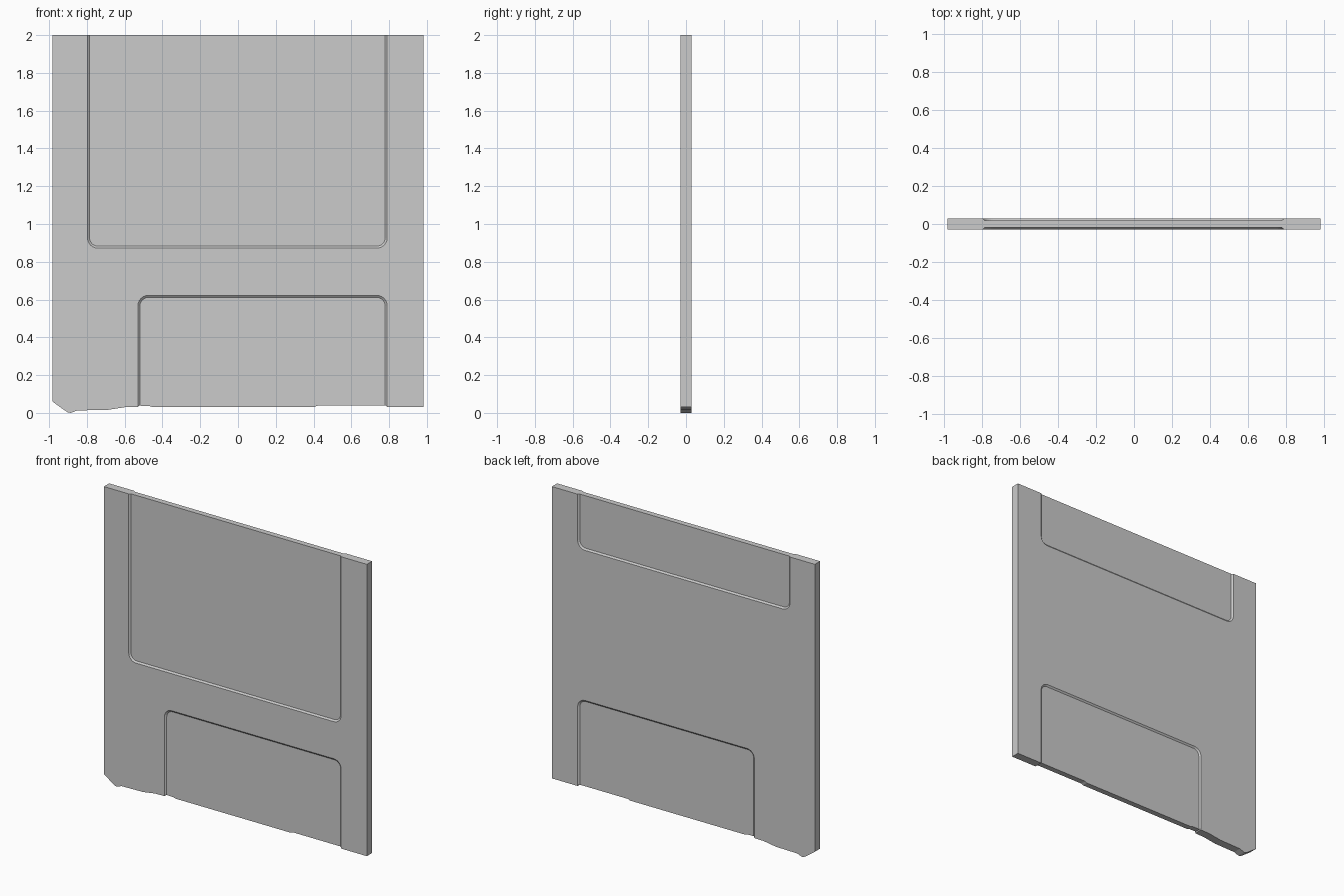
import bpy, bmesh, math

if "Cube" in bpy.data.objects:
    bpy.data.objects.remove(bpy.data.objects["Cube"])

HW, HY, DEPTH, SLOPE = 0.982, 0.028, 0.009, 0.011


def loft(name, rings):
    """Closed solid through a list of matching outlines."""
    bm = bmesh.new()
    loops = [[bm.verts.new(p) for p in ring] for ring in rings]
    n = len(loops[0])
    bm.faces.new(loops[0])
    bm.faces.new(loops[-1])
    for a, b in zip(loops, loops[1:]):
        for i in range(n):
            j = (i + 1) % n
            bm.faces.new((a[i], a[j], b[j], b[i]))
    bmesh.ops.recalc_face_normals(bm, faces=bm.faces)
    me = bpy.data.meshes.new(name)
    bm.to_mesh(me)
    bm.free()
    ob = bpy.data.objects.new(name, me)
    bpy.context.collection.objects.link(ob)
    return ob


def outline(x0, x1, edge, opening, r, inset):
    """U-shaped outline: rounded corners at 'edge', square at 'opening'."""
    s = 1 if opening > edge else -1
    x0, x1, edge, r = x0 + inset, x1 - inset, edge + s * inset, r - inset
    pts = [(x0, opening)]
    for cx, start in ((x0 + r, 180), (x1 - r, 270)):
        for k in range(7):
            a = math.radians(start + k * 15)
            pts.append((cx + r * math.cos(a), edge + s * (r + r * math.sin(a))))
    return pts + [(x1, opening)]


# Door slab with the worn lower edge
profile = [(-HW, 2), (-HW, .06), (-.92, .015), (-.90, .002), (-.885, 0),
           (-.85, .013), (-.69, .016), (-.60, .03), (-.53, .031), (-.525, .038),
           (-.47, .037), (-.455, .031), (.405, .031), (.42, .038), (.785, .038),
           (.79, .03), (HW, .03), (HW, 2)]
door = loft("door_panel", [[(x, y, z) for x, z in profile] for y in (-HY, HY)])

# Recessed panels with sloped borders: side, x range, rounded edge, open end
recesses = [("front_upper", -1, -.797, .79, .872, 2.1),
            ("front_lower", -1, -.53, .79, .622, -.1),
            ("back_upper", 1, -.797, .79, 1.635, 2.1),
            ("back_lower", 1, -.53, .79, .622, -.1)]
for name, side, x0, x1, edge, opening in recesses:
    rings = []
    for inset, y in ((0, HY + .03), (0, HY), (SLOPE, HY - DEPTH)):
        rings.append([(x, side * y, z) for x, z in
                      outline(x0, x1, edge, opening, .055, inset)])
    cutter = loft(name + "_cutter", rings)
    cutter.hide_render = True
    cutter.hide_set(True)
    mod = door.modifiers.new(name, 'BOOLEAN')
    mod.operation = 'DIFFERENCE'
    mod.solver = 'EXACT'
    mod.object = cutter

# Bake the recesses and discard the cutters
bpy.context.view_layer.update()
deps = bpy.context.evaluated_depsgraph_get()
mesh = bpy.data.meshes.new_from_object(door.evaluated_get(deps))
door.modifiers.clear()
door.data = mesh
for ob in list(bpy.data.objects):
    if ob.name.endswith("_cutter"):
        bpy.data.objects.remove(ob)
